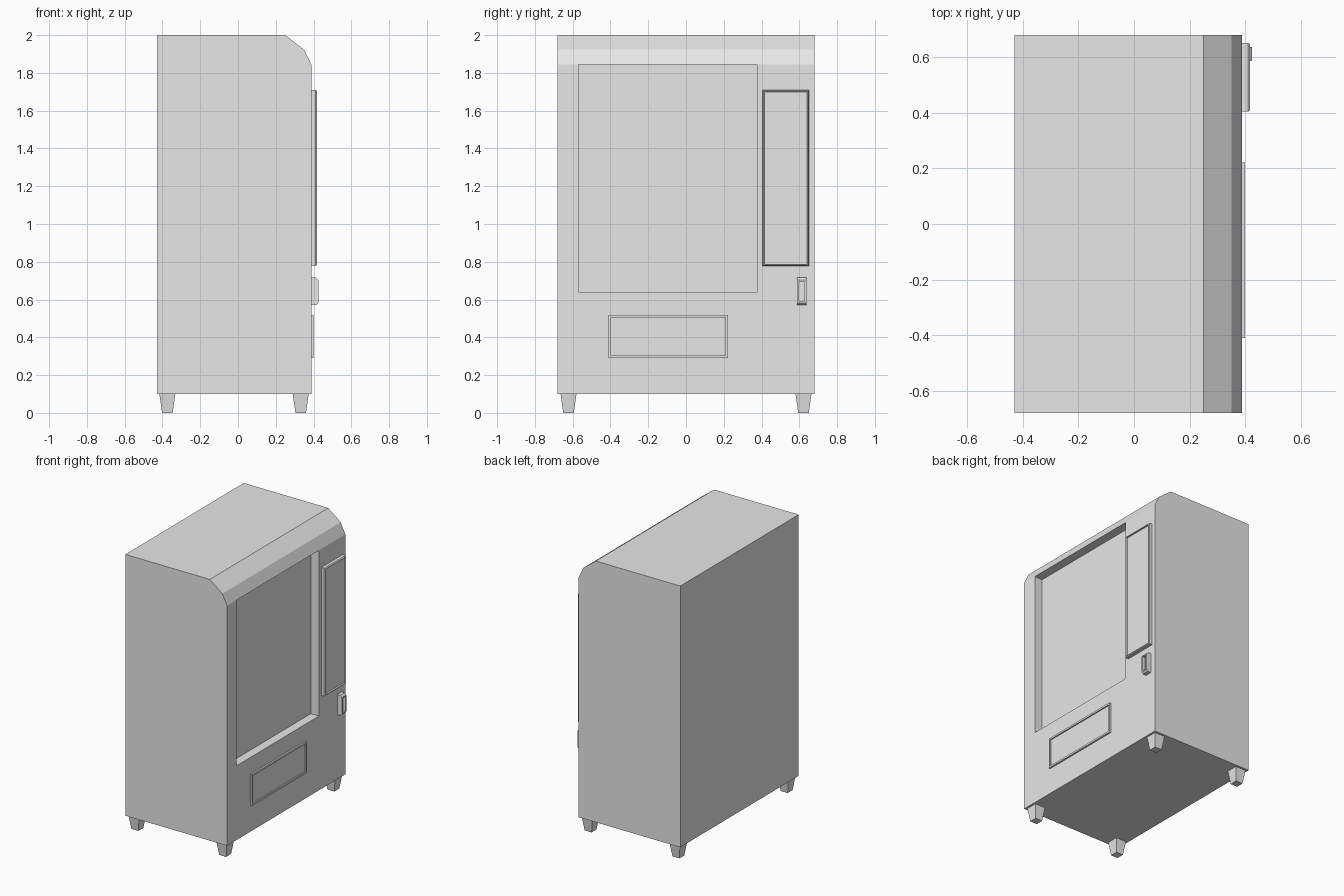
import bpy, bmesh, math
from mathutils import Vector

cube = bpy.data.objects.get("Cube")
if cube:
    bpy.data.objects.remove(cube, do_unlink=True)

grey = bpy.data.materials.new("plain_grey")
grey.use_nodes = True
colour = (0.8, 0.8, 0.8, 1)
grey.diffuse_color = colour
grey.node_tree.nodes["Principled BSDF"].inputs["Base Color"].default_value = colour

BACK, FRONT = -0.43, 0.388
HALF = 0.68
BASE = 0.1
SHOULDER = 1.845


def finish(name, bm):
    bmesh.ops.recalc_face_normals(bm, faces=bm.faces[:])
    mesh = bpy.data.meshes.new(name)
    bm.to_mesh(mesh)
    bm.free()
    mesh.materials.append(grey)
    obj = bpy.data.objects.new(name, mesh)
    bpy.context.collection.objects.link(obj)
    return obj


def stepped_panel(name, ys, zs, rings):
    """Stack rectangular rings (y inset, z inset, x) outward and cap both ends."""
    bm = bmesh.new()
    loops = []
    for dy, dz, x in rings:
        y0, y1, z0, z1 = ys[0] + dy, ys[1] - dy, zs[0] + dz, zs[1] - dz
        corners = [(y0, z0), (y1, z0), (y1, z1), (y0, z1)]
        loops.append([bm.verts.new((x, y, z)) for y, z in corners])
    for a, b in zip(loops, loops[1:]):
        for i in range(4):
            j = (i + 1) % 4
            bm.faces.new((a[i], a[j], b[j], b[i]))
    bm.faces.new(loops[0])
    bm.faces.new(loops[-1])
    return finish(name, bm)


# Cabinet: side profile with a faceted top front edge, swept across the width
profile = [(BACK, BASE), (FRONT, BASE), (FRONT, SHOULDER),
           (0.35, 1.923), (0.25, 2.0), (BACK, 2.0)]
bm = bmesh.new()
side = bm.faces.new([bm.verts.new((x, -HALF, z)) for x, z in profile])
swept = bmesh.ops.extrude_face_region(bm, geom=[side])["geom"]
bmesh.ops.translate(bm, vec=(0, 2 * HALF, 0),
                    verts=[v for v in swept if isinstance(v, bmesh.types.BMVert)])
bmesh.ops.recalc_face_normals(bm, faces=bm.faces[:])

# Display window: slice the front face, then push the window piece inward
WIN_Y, WIN_Z, WIN_DEPTH = (-0.57, 0.375), 0.64, 0.065


def front_faces():
    return [f for f in bm.faces if f.normal.x > 0.99]


for co, no in (((0, WIN_Y[0], 0), (0, 1, 0)), ((0, WIN_Y[1], 0), (0, 1, 0)),
               ((0, 0, WIN_Z), (0, 0, 1))):
    faces = front_faces()
    geom = faces + list({e for f in faces for e in f.edges}) + \
        list({v for f in faces for v in f.verts})
    bmesh.ops.bisect_plane(bm, geom=geom, plane_co=co, plane_no=no)
    bm.normal_update()

window = [f for f in front_faces()
          if WIN_Y[0] < f.calc_center_median().y < WIN_Y[1]
          and f.calc_center_median().z > WIN_Z]
pushed = bmesh.ops.extrude_face_region(bm, geom=window)["geom"]
bmesh.ops.translate(bm, vec=(-WIN_DEPTH, 0, 0),
                    verts=[v for v in pushed if isinstance(v, bmesh.types.BMVert)])
bmesh.ops.delete(bm, geom=[f for f in window if f.is_valid], context="FACES_ONLY")
finish("cabinet", bm)

# Control panel: chamfered frame around a sunken face
stepped_panel("control_panel", (0.404, 0.652), (0.778, 1.71), [
    (0, 0, FRONT - 0.01), (0, 0, 0.41), (0.005, 0.005, 0.417),
    (0.009, 0.009, 0.417), (0.011, 0.011, 0.407)])

# Delivery flap: thin frame around a sunken face
stepped_panel("delivery_flap", (-0.41, 0.222), (0.29, 0.518), [
    (0, 0, FRONT - 0.01), (0, 0, 0.4), (0.013, 0.013, 0.4), (0.013, 0.013, 0.391)])

# Coin slot: block chamfered above and below, with a sunken opening
stepped_panel("coin_slot", (0.587, 0.637), (0.57, 0.716), [
    (0, 0, FRONT - 0.01), (0, 0, 0.413), (0, 0.012, 0.425),
    (0.01, 0.02, 0.425), (0.01, 0.02, 0.405)])

# Tapered square feet under each corner
FOOT_X, FOOT_Y = 0.353, 0.622
for x_name, sx in (("front", 1), ("back", -1)):
    for y_name, sy in (("left", 1), ("right", -1)):
        bm = bmesh.new()
        bmesh.ops.create_cone(bm, cap_ends=True, segments=4, depth=BASE,
                              radius1=0.028 * math.sqrt(2),
                              radius2=0.042 * math.sqrt(2))
        for v in bm.verts:
            x, y = v.co.x, v.co.y
            v.co.x, v.co.y = (x - y) / math.sqrt(2), (x + y) / math.sqrt(2)
        centre = Vector((sx * FOOT_X + (BACK + FRONT) / 2, sy * FOOT_Y, BASE / 2))
        bmesh.ops.translate(bm, vec=centre, verts=bm.verts[:])
        finish(f"{x_name}_{y_name}_foot", bm)
